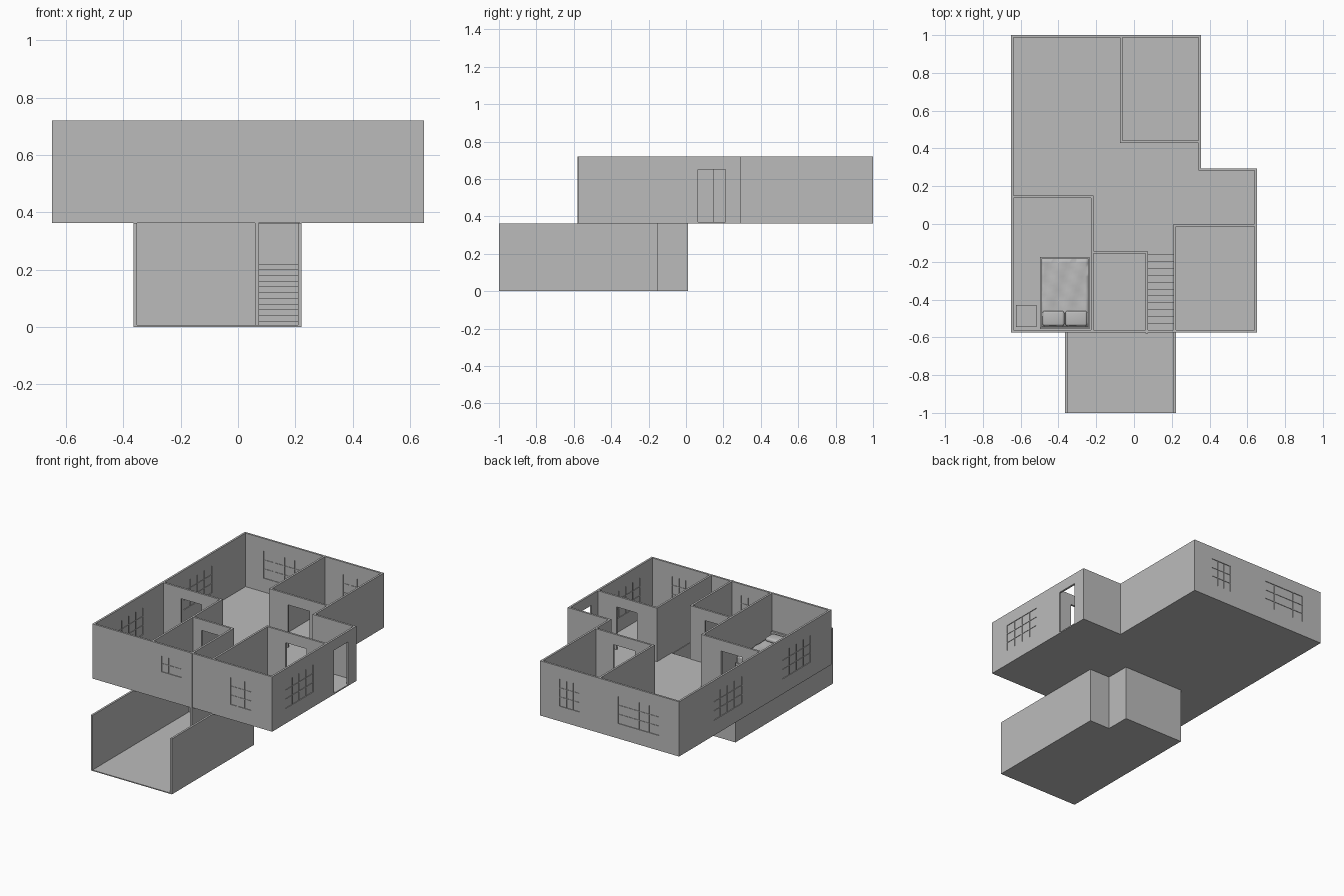
import bpy, bmesh, math

if "Cube" in bpy.data.objects:
    bpy.data.objects.remove(bpy.data.objects["Cube"])

T = 0.013                 # wall thickness
FLOOR, TOP = 0.365, 0.72  # upper storey bottom and top
DOOR = 0.65               # door head height

grey = bpy.data.materials.new("plain grey")
grey.diffuse_color = (0.5, 0.5, 0.5, 1)
grey.use_nodes = True
grey.node_tree.nodes["Principled BSDF"].inputs["Base Color"].default_value = grey.diffuse_color


def add_box(bm, lo, hi):
    vs = bmesh.ops.create_cube(bm, size=1)["verts"]
    for v in vs:
        for i in range(3):
            v.co[i] = lo[i] if v.co[i] < 0 else hi[i]
    return vs


def finish(bm, name):
    me = bpy.data.meshes.new(name)
    bm.to_mesh(me)
    bm.free()
    me.materials.append(grey)
    ob = bpy.data.objects.new(name, me)
    bpy.context.collection.objects.link(ob)
    return ob


def boxes(name, *pairs):
    bm = bmesh.new()
    for lo, hi in pairs:
        add_box(bm, lo, hi)
    return finish(bm, name)


def wall(name, axis, pos, a, b, holes=(), z0=FLOOR, z1=TOP):
    """Wall along axis, from a to b, starting at pos across; holes are (start, end, bottom, top)."""
    def span(s, e, lo, hi, inset=0.0):
        p, q = pos + inset, pos + T - inset
        return ((s, p, lo), (e, q, hi)) if axis == "x" else ((p, s, lo), (q, e, hi))
    parts, cur = [], a
    for s, e, lo, hi in sorted(holes):
        parts.append(span(cur, s, z0, z1))
        parts.append(span(s, e, hi, z1))
        if lo > z0:
            parts.append(span(s, e, z0, lo))
            window(name + "_window", span, s, e, lo, hi)
        cur = e
    parts.append(span(cur, b, z0, z1))
    boxes(name, *parts)


def window(name, span, s, e, lo, hi):
    """Recessed pane with glazing bars on both sides."""
    cols = 4 if e - s > 0.2 else 3
    rows = 3 if hi - lo > 0.15 else 2
    w = 0.002
    bars = [span(s, e, lo, hi, 0.0045)]
    for i in range(1, cols):
        c = s + (e - s) * i / cols
        bars.append(span(c - w, c + w, lo, hi, 0.001))
    for i in range(1, rows):
        c = lo + (hi - lo) * i / rows
        bars.append(span(s, e, c - w, c + w, 0.0015))
    boxes(name, *bars)


# Upper storey floor, leaving the stairwell open
Z0, Z1 = FLOOR - 0.003, FLOOR + 0.005
boxes("upper_floor",
      ((-0.65, -0.575, Z0), (0.07, -0.15, Z1)),
      ((0.215, -0.575, Z0), (0.65, -0.15, Z1)),
      ((-0.65, -0.15, Z0), (0.65, 0.295, Z1)),
      ((-0.65, 0.295, Z0), (0.355, 1.0, Z1)))

# Outer walls
WIN = (0.46, 0.637)
wall("front_wall", "x", -0.575, -0.65, 0.65, [(-0.15, -0.005, 0.54, 0.645), (0.35, 0.495, *WIN)])
wall("back_wall", "x", 1.0 - T, -0.65, 0.355, [(-0.505, -0.21, *WIN), (0.07, 0.215, *WIN)])
wall("left_wall", "y", -0.65, -0.575, 1.0, [(-0.36, -0.07, *WIN), (0.35, 0.64, *WIN)])
wall("right_wall", "y", 0.65 - T, -0.575, 0.295, [(-0.435, -0.15, *WIN), (0.065, 0.21, FLOOR, DOOR)])
wall("entry_return_wall", "x", 0.295 - T, 0.355 - T, 0.65)
wall("back_right_wall", "y", 0.355 - T, 0.295 - T, 1.0)

# Inner walls with doorways
wall("bedroom_back_wall", "x", 0.138, -0.65, -0.215, [(-0.51, -0.36, FLOOR, DOOR)])
wall("bedroom_side_wall", "y", -0.228, -0.575, 0.15)
wall("bath_back_wall", "x", -0.157, -0.22, 0.07, [(-0.155, -0.035, FLOOR, DOOR)])
wall("bath_stair_wall", "y", 0.06, -0.58, -0.145, z0=0.0)
wall("right_room_side_wall", "y", 0.21, -0.575, 0.0)
wall("right_room_back_wall", "x", -0.013, 0.21, 0.65, [(0.353, 0.503, FLOOR, DOOR)])
wall("rear_room_side_wall", "y", -0.075, 0.43, 1.0)
wall("rear_room_front_wall", "x", 0.43, -0.075, 0.355, [(0.06, 0.215, FLOOR, DOOR)])

# Garage: open at the front, notched behind the stairs
boxes("garage_floor", ((-0.365, -1.0, 0), (0.222, -0.15, 0.006)),
      ((-0.365, -0.15, 0), (0.073, 0.01, 0.006)))
G = dict(z0=0.0, z1=FLOOR - 0.002)
wall("garage_left_wall", "y", -0.365, -1.0, 0.01, **G)
wall("garage_right_wall", "y", 0.222 - T, -1.0, -0.15, **G)
wall("garage_back_wall", "x", 0.01 - T, -0.365, 0.073, **G)
wall("stair_back_wall", "x", -0.15 - T, 0.06, 0.222, **G)
wall("stair_notch_wall", "y", 0.06, -0.15, 0.01, **G)

# Stairs rising to the back
N, Y0, Y1 = 11, -0.565, -0.163
run, rise = (Y1 - Y0) / N, 0.22 / N
boxes("stairs", *[((0.073, Y0 + i * run, 0.004), (0.209, Y0 + (i + 1) * run, (i + 1) * rise))
                  for i in range(N)])


# Bed: frame, headboard, rumpled cover, pillows
def soft_block(name, lo, hi, bevel, wave=0.0):
    bm = bmesh.new()
    add_box(bm, lo, hi)
    if wave:
        bmesh.ops.subdivide_edges(bm, edges=bm.edges[:], cuts=14, use_grid_fill=True)
        for v in bm.verts:
            if v.co.z > hi[2] - 1e-4:
                v.co.z += wave * math.sin(60 * v.co.x + 25 * v.co.y) * math.sin(45 * v.co.y)
    ob = finish(bm, name)
    if bevel:
        m = ob.modifiers.new("round", "BEVEL")
        m.width, m.segments = bevel, 3
    for p in ob.data.polygons:
        p.use_smooth = True
    return ob


boxes("bed_frame", ((-0.497, -0.547, 0.37), (-0.235, -0.175, 0.415)),
      ((-0.497, -0.557, 0.37), (-0.235, -0.545, 0.48)))
soft_block("bed_cover", (-0.49, -0.544, 0.41), (-0.242, -0.182, 0.452), 0, 0.004)
for i, x in enumerate((-0.484, -0.363)):
    soft_block("pillow_%d" % (i + 1), (x, -0.54, 0.448), (x + 0.115, -0.46, 0.476), 0.012)

# Nightstand
boxes("nightstand", ((-0.625, -0.545, 0.37), (-0.515, -0.43, 0.45)))
